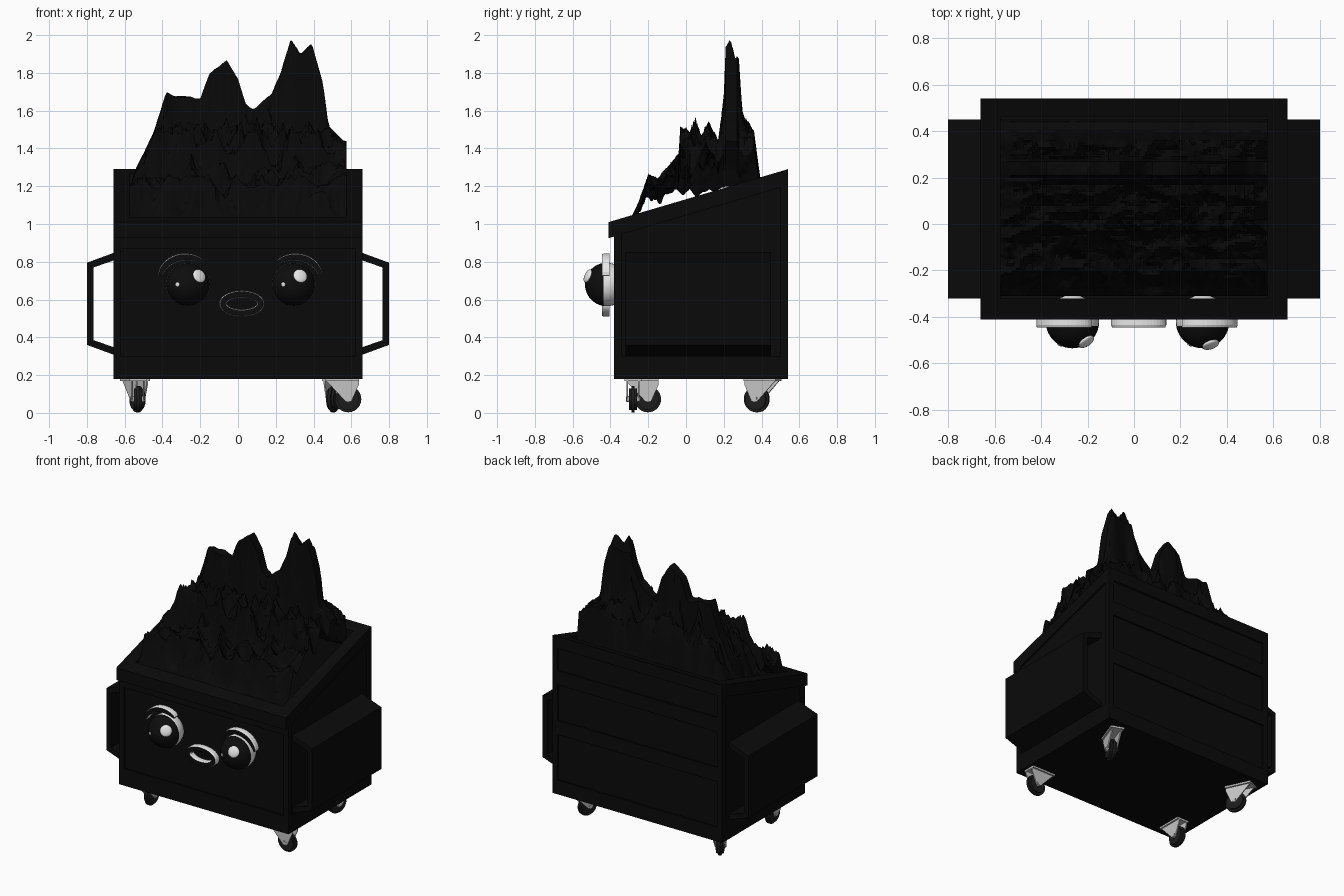
import bpy, bmesh, math
from mathutils import Vector, Matrix, noise

if "Cube" in bpy.data.objects:
    bpy.data.objects.remove(bpy.data.objects["Cube"])


def material(name, value):
    m = bpy.data.materials.new(name)
    m.use_nodes = True
    color = (value, value, value, 1)
    m.diffuse_color = color
    m.node_tree.nodes["Principled BSDF"].inputs["Base Color"].default_value = color
    return m


BODY = material("bin black", 0.003)
FLAME = material("flame black", 0.0025)
INK = material("ink black", 0.004)
WHITE = material("white", 0.8)
METAL = material("caster grey", 0.55)
RUBBER = material("rubber dark grey", 0.012)


def finish(name, bm, mats, smooth=False):
    bmesh.ops.recalc_face_normals(bm, faces=bm.faces)
    mesh = bpy.data.meshes.new(name)
    bm.to_mesh(mesh)
    bm.free()
    for m in mats:
        mesh.materials.append(m)
    ob = bpy.data.objects.new(name, mesh)
    bpy.context.collection.objects.link(ob)
    if smooth:
        bpy.ops.object.select_all(action="DESELECT")
        ob.select_set(True)
        bpy.context.view_layer.objects.active = ob
        bpy.ops.object.shade_smooth_by_angle(angle=math.radians(40))
    return ob


def add_prism(bm, profile, axis, a, b):
    """Extrude a profile along an axis; the profile holds the other two axes in order."""
    def point(p, t):
        c = list(p)
        c.insert("xyz".index(axis), t)
        return bm.verts.new(c)
    lo = [point(p, a) for p in profile]
    hi = [point(p, b) for p in profile]
    bm.faces.new(lo)
    bm.faces.new(hi[::-1])
    for i in range(len(lo)):
        j = (i + 1) % len(lo)
        bm.faces.new((lo[i], lo[j], hi[j], hi[i]))


def prisms(name, parts, mat):
    bm = bmesh.new()
    for part in parts:
        add_prism(bm, *part)
    return finish(name, bm, [mat])


def rect(a0, a1, b0, b1):
    return [(a0, b0), (a1, b0), (a1, b1), (a0, b1)]


def rim_z(y):
    return 1.01 + (y + 0.41) * 0.295


def slab(y0, y1, top, bottom):
    """Sloped strip in the yz plane, measured from the rim line."""
    return [(y0, rim_z(y0) - bottom), (y1, rim_z(y1) - bottom),
            (y1, rim_z(y1) - top), (y0, rim_z(y0) - top)]


def wall(y0, y1, drop=0.05, z0=0.18):
    return [(y0, z0), (y1, z0), (y1, rim_z(y1) - drop), (y0, rim_z(y0) - drop)]


# Hollow bin body
parts = [(rect(-0.37, 0.53, 0.18, 0.22), "x", -0.65, 0.65),
         (wall(-0.37, -0.34), "x", -0.65, 0.65),
         (wall(0.5, 0.53), "x", -0.65, 0.65)]
for s in (-1, 1):
    parts.append((wall(-0.37, 0.53), "x", s * 0.62, s * 0.65))
prisms("bin_body", parts, BODY)

# Corner posts, base band and panel rails
parts = [(rect(-0.38, -0.36, 0.18, 0.3), "x", -0.66, 0.66),
         (rect(-0.38, -0.36, 0.87, 0.95), "x", -0.66, 0.66)]
for s in (-1, 1):
    for y in (-0.38, 0.5):
        parts.append((wall(y, y + 0.04), "x", s * 0.62, s * 0.66))
    parts.append((rect(-0.38, 0.54, 0.18, 0.3), "x", s * 0.64, s * 0.66))
for z in (0.18, 0.6, 0.95):
    parts.append((rect(0.52, 0.54, z, z + 0.1), "x", -0.65, 0.65))
prisms("frame_rails", parts, BODY)

# Sloped rim
parts = [(slab(-0.41, -0.32, 0, 0.085), "x", -0.66, 0.66),
         (slab(0.46, 0.54, 0, 0.085), "x", -0.66, 0.66)]
for s in (-1, 1):
    parts.append((slab(-0.41, 0.54, 0, 0.085), "x", s * 0.575, s * 0.66))
prisms("sloped_rim", parts, BODY)

# Open side pockets
outer = [(0.65, 0.85), (0.8, 0.795), (0.8, 0.36), (0.65, 0.305)]
inner = [(0.65, 0.81), (0.765, 0.77), (0.765, 0.385), (0.65, 0.345)]
for side, s in (("left", 1), ("right", -1)):
    strips = []
    for i in range(3):
        quad = [outer[i], outer[i + 1], inner[i + 1], inner[i]]
        strips.append(([(s * x, z) for x, z in quad], "y", -0.32, 0.45))
    prisms(side + "_pocket", strips, BODY)


# Flames as a jagged height sheet
def interp(table, t):
    if t <= table[0][0]:
        return table[0][1]
    for (a, u), (b, v) in zip(table, table[1:]):
        if t <= b:
            return u + (v - u) * (t - a) / (b - a)
    return table[-1][1]


ridge = [(-.57, 1.2), (-.54, 1.3), (-.45, 1.48), (-.38, 1.7), (-.29, 1.68), (-.2, 1.67),
         (-.15, 1.8), (-.06, 1.87), (0, 1.77), (.04, 1.64), (.08, 1.61), (.18, 1.7),
         (.23, 1.82), (.28, 2), (.33, 1.9), (.39, 1.96), (.45, 1.75), (.48, 1.52), (.56, 1.44)]
climb = [(-.31, 1), (-.26, 1.1), (-.2, 1.27), (-.15, 1.25), (-.1, 1.31), (-.04, 1.38),
         (-.03, 1.53), (.02, 1.5), (.05, 1.58), (.08, 1.48), (.12, 1.56), (.17, 1.45),
         (.2, 1.7), (.21, 1.95), (.235, 2), (.26, 1.88), (.28, 1.9), (.3, 1.6),
         (.36, 1.5), (.4, 1.2), (.45, 1.15)]


def flame_height(x, y):
    top = min(interp(ridge, x), interp(climb, y))
    low = rim_z(y) - 0.1
    if 0.21 <= y <= 0.28:
        ragged = 0.05
    else:
        ragged = 0.7
    n = abs(noise.noise(Vector((x * 7, y * 11, 0.3)))) + 0.3 * abs(noise.noise(Vector((x * 25, y * 30, 2))))
    return max(low, low + (top - low) * (1 - ragged * n))


bm = bmesh.new()
bmesh.ops.create_grid(bm, x_segments=116, y_segments=76, size=0.5)
for v in bm.verts:
    x, y = v.co.x * 1.15, 0.07 + v.co.y * 0.76
    v.co = (x, y, flame_height(x, y))
flames = finish("flames", bm, [FLAME], smooth=True)


# Eyes with a dark front cap and raised glints
def ball(name, at, radius, mats, scale=(1, 1, 1), aim=None, cap=None):
    bm = bmesh.new()
    bmesh.ops.create_uvsphere(bm, u_segments=32, v_segments=20, radius=radius)
    bm.transform(Matrix.Diagonal((*scale, 1)))
    turn = Vector(aim or (0, -1, 0)).to_track_quat("Z", "Y").to_matrix().to_4x4()
    bm.transform(Matrix.Translation(at) @ turn)
    if cap is not None:
        for f in bm.faces:
            f.material_index = int(f.calc_center_median().y < cap)
    return finish(name, bm, mats, smooth=True)


for side, x, glint in (("right", -0.265, 0.06), ("left", 0.295, 0.035)):
    center = Vector((x, -0.42, 0.68))
    ball(side + "_eye", center, 0.115, [WHITE, INK], cap=-0.445)
    for kind, dx, dz, r in (("large", glint, 0.045, 0.038), ("small", -0.055, 0, 0.012)):
        out = Vector((dx, -math.sqrt(0.115 ** 2 - dx * dx - dz * dz), dz))
        ball(f"{side}_{kind}_glint", center + out, r, [WHITE], (1, 1, 0.35), out)


# Raised face bands: white edges, dark front
def band(name, path, half, closed):
    bm = bmesh.new()
    section = [(-1, -.405), (-1, -.435), (-.75, -.445), (.75, -.445), (1, -.435), (1, -.405)]
    rings = []
    n = len(path)
    for i, (x, z) in enumerate(path):
        a = path[(i - 1) % n] if closed or i else path[i]
        b = path[(i + 1) % n] if closed or i < n - 1 else path[i]
        t = Vector((b[0] - a[0], b[1] - a[1])).normalized()
        w = half if closed else half * (0.35 + 0.65 * math.sin(math.pi * i / (n - 1)) ** 0.5)
        rings.append([bm.verts.new((x - t.y * o * w, y, z + t.x * o * w)) for o, y in section])
    for i in range(n if closed else n - 1):
        p, q = rings[i], rings[(i + 1) % n]
        for k in range(6):
            m = (k + 1) % 6
            f = bm.faces.new((p[k], p[m], q[m], q[k]))
            f.material_index = int(k == 2)
    if not closed:
        bm.faces.new(rings[0])
        bm.faces.new(rings[-1][::-1])
    finish(name, bm, [WHITE, INK])


brow = []
for i in range(17):
    a = math.radians(170 - i * 7.5)
    brow.append((-0.275 + 0.14 * math.cos(a), 0.705 + 0.12 * math.sin(a)))
band("right_eyebrow", brow, 0.02, False)
band("left_eyebrow", [(0.025 - x, z) for x, z in brow], 0.02, False)
turns = [math.tau * i / 40 for i in range(40)]
band("mouth", [(0.02 + 0.1 * math.cos(a), 0.578 + 0.05 * math.sin(a)) for a in turns], 0.019, True)


# Swivel casters
def caster(name, x, y, angle):
    place = Matrix.Translation((x, y, 0)) @ Matrix.Rotation(math.radians(angle), 4, "Z")
    fork = [(-0.075, 0.172), (0.1, 0.172), (0.1, 0.15), (0.06, 0.06), (0.03, 0.06)]
    parts = [(rect(-0.08, 0.1, -0.045, 0.045), "z", 0.168, 0.182)]
    for s in (-1, 1):
        parts.append((fork, "y", s * 0.026, s * 0.034))
    prisms(name + "_fork", parts, METAL).matrix_world = place
    axle = Matrix.Translation((0.043, 0, 0.073)) @ Matrix.Rotation(math.pi / 2, 4, "X")
    for part, r, depth, mat in (("wheel", 0.07, 0.042, RUBBER), ("axle", 0.016, 0.076, METAL)):
        bm = bmesh.new()
        bmesh.ops.create_cone(bm, cap_ends=True, segments=28, radius1=r, radius2=r,
                              depth=depth, matrix=axle)
        rims = [e for e in bm.edges if any(len(f.verts) > 4 for f in e.link_faces)]
        bmesh.ops.bevel(bm, geom=rims, offset=r * 0.18, segments=2, affect="EDGES")
        finish(f"{name}_{part}", bm, [mat], smooth=True).matrix_world = place


caster("front_left_caster", 0.54, -0.28, 0)
caster("front_right_caster", -0.53, -0.245, 90)
caster("back_left_caster", 0.52, 0.415, -110)
caster("back_right_caster", -0.55, 0.415, -65)
